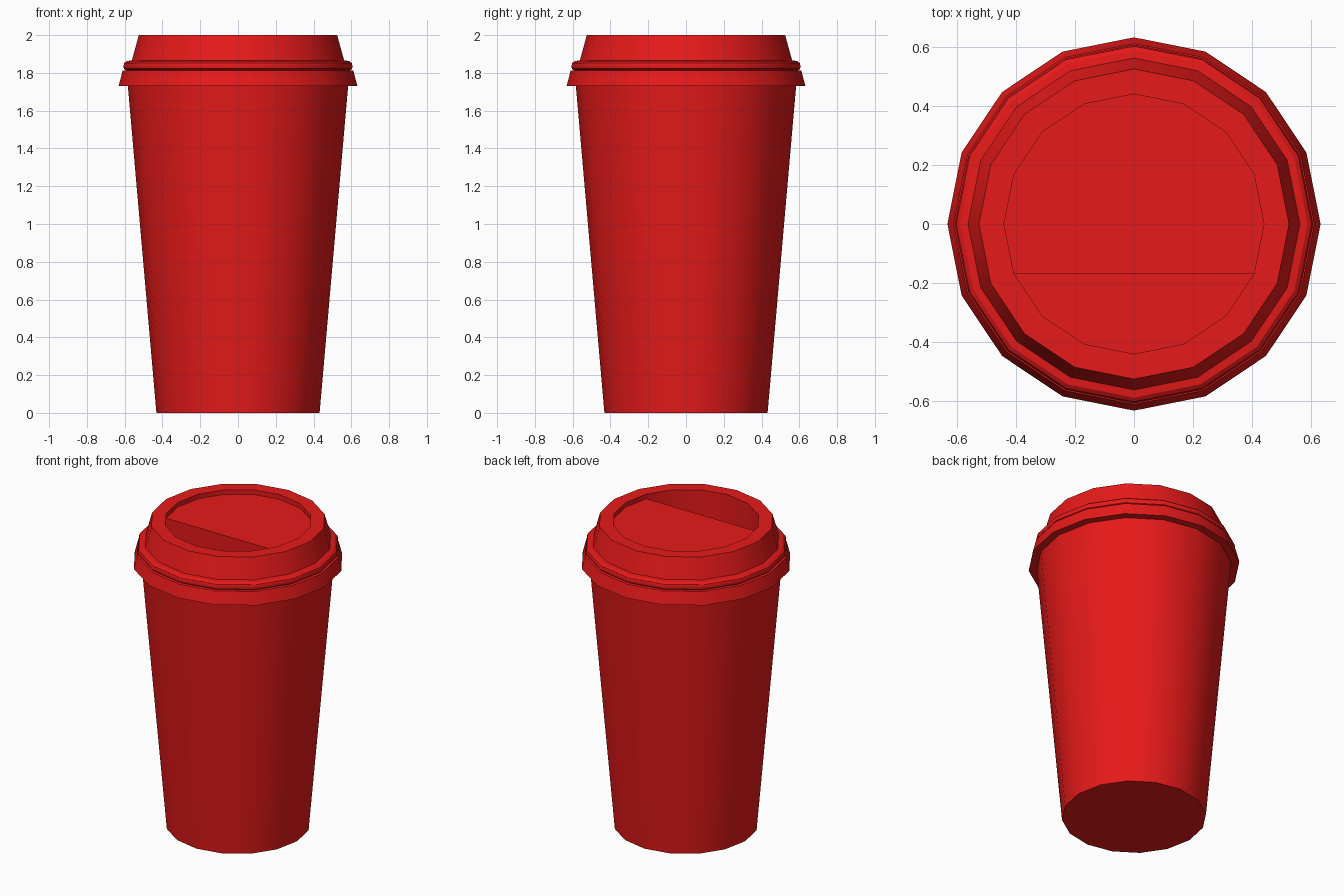
import bpy, bmesh, math

if "Cube" in bpy.data.objects:
    bpy.data.objects.remove(bpy.data.objects["Cube"])

SIDES = 16

red = bpy.data.materials.new("red")
red.diffuse_color = (0.8, 0.01, 0.01, 1)
red.use_nodes = True
red.node_tree.nodes["Principled BSDF"].inputs["Base Color"].default_value = red.diffuse_color


def ring(bm, r, z):
    return [bm.verts.new((r * math.cos(math.tau * k / SIDES),
                          r * math.sin(math.tau * k / SIDES), z)) for k in range(SIDES)]


def lathe(bm, profile):
    rings = [ring(bm, r, z) for r, z in profile]
    for a, b in zip(rings, rings[1:]):
        for k in range(SIDES):
            n = (k + 1) % SIDES
            bm.faces.new((a[k], a[n], b[n], b[k]))
    return rings


def finish(bm, name):
    mesh = bpy.data.meshes.new(name)
    bm.to_mesh(mesh)
    bm.free()
    ob = bpy.data.objects.new(name, mesh)
    bpy.context.collection.objects.link(ob)
    mesh.materials.append(red)
    bpy.ops.object.select_all(action='DESELECT')
    ob.select_set(True)
    bpy.context.view_layer.objects.active = ob
    bpy.ops.object.shade_smooth_by_angle(angle=math.radians(30))
    return ob


# Tapered cup body with a closed base
bm = bmesh.new()
rings = lathe(bm, [(0.432, 0), (0.583, 1.73)])
bm.faces.new(rings[0][::-1])
finish(bm, "cup_body")

# Lid: underside, skirt, rounded bead, raised collar, top rim, recess wall
bm = bmesh.new()
rings = lathe(bm, [(0.583, 1.73), (0.632, 1.73), (0.611, 1.812), (0.594, 1.814),
                   (0.604, 1.822), (0.607, 1.836), (0.602, 1.852), (0.588, 1.863),
                   (0.562, 1.866), (0.525, 2.0), (0.44, 2.0), (0.44, 1.97)])
floor = rings[-1]

# Shallow floor at the back of the recess, deep drinking well at the front
bm.faces.new([floor[k % SIDES] for k in range(15, 26)])
upper = floor[9:16]
lower = [bm.verts.new((v.co.x, v.co.y, 1.81)) for v in upper]
for k in range(6):
    bm.faces.new((upper[k], upper[k + 1], lower[k + 1], lower[k]))
bm.faces.new((upper[6], upper[0], lower[0], lower[6]))
bm.faces.new(lower)
finish(bm, "lid")
